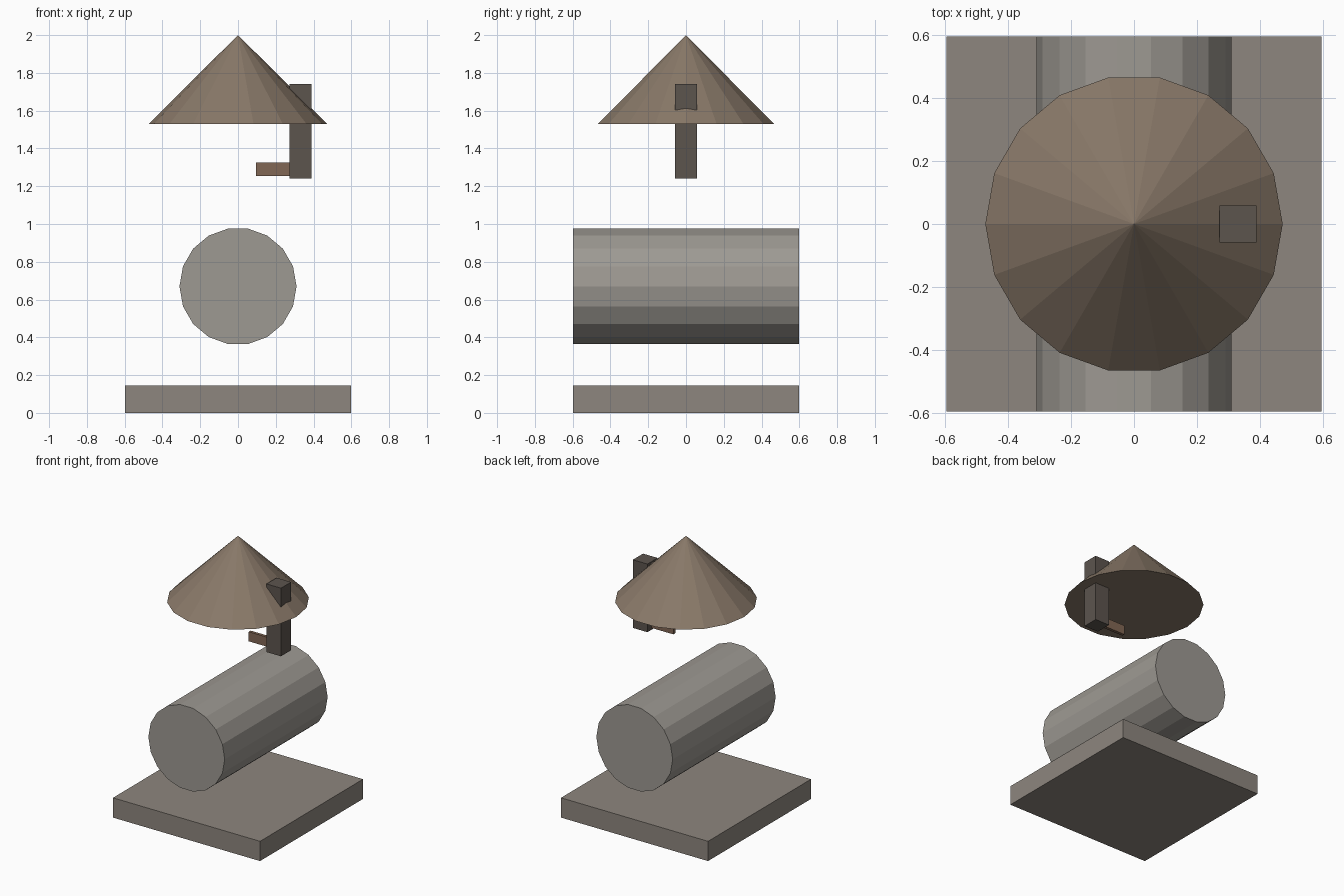
import bpy, bmesh
from math import radians
from mathutils import Matrix

if "Cube" in bpy.data.objects:
    bpy.data.objects.remove(bpy.data.objects["Cube"])


def finish(name, bm, color):
    bmesh.ops.recalc_face_normals(bm, faces=bm.faces)
    mesh = bpy.data.meshes.new(name)
    bm.to_mesh(mesh)
    bm.free()
    mat = bpy.data.materials.new(name + "_colour")
    mat.diffuse_color = (*color, 1)
    mat.use_nodes = True
    mat.node_tree.nodes["Principled BSDF"].inputs["Base Color"].default_value = mat.diffuse_color
    mesh.materials.append(mat)
    obj = bpy.data.objects.new(name, mesh)
    bpy.context.collection.objects.link(obj)
    return obj


def box(name, lo, hi, color):
    bm = bmesh.new()
    bmesh.ops.create_cube(bm, size=1)
    for v in bm.verts:
        v.co = [l + (c + 0.5) * (h - l) for c, l, h in zip(v.co, lo, hi)]
    return finish(name, bm, color)


def round_part(name, r1, r2, depth, matrix, color):
    # 18 sides, with a corner lying on the x axis
    bm = bmesh.new()
    bmesh.ops.create_cone(bm, cap_ends=True, segments=18,
                          radius1=r1, radius2=r2, depth=depth)
    bmesh.ops.remove_doubles(bm, verts=bm.verts, dist=1e-5)
    bm.transform(matrix @ Matrix.Rotation(radians(90), 4, 'Z'))
    return finish(name, bm, color)


H = 0.597

# Square ground slab
box("base_slab", (-H, -H, 0), (H, H, 0.145), (0.27, 0.24, 0.21))

# Horizontal barrel running front to back
round_part("barrel", 0.31, 0.31, 2 * H,
           Matrix.Translation((0, 0, 0.67)) @ Matrix.Rotation(radians(90), 4, 'X'),
           (0.34, 0.32, 0.29))

# Conical roof
round_part("roof_cone", 0.473, 0, 0.47,
           Matrix.Translation((0, 0, 1.765)), (0.25, 0.19, 0.14))

# Upright post through the roof, with a thin arm on its inner side
box("post", (0.272, -0.059, 1.242), (0.39, 0.059, 1.742), (0.107, 0.089, 0.076))
box("arm", (0.095, -0.011, 1.255), (0.272, 0.011, 1.325), (0.22, 0.135, 0.089))
